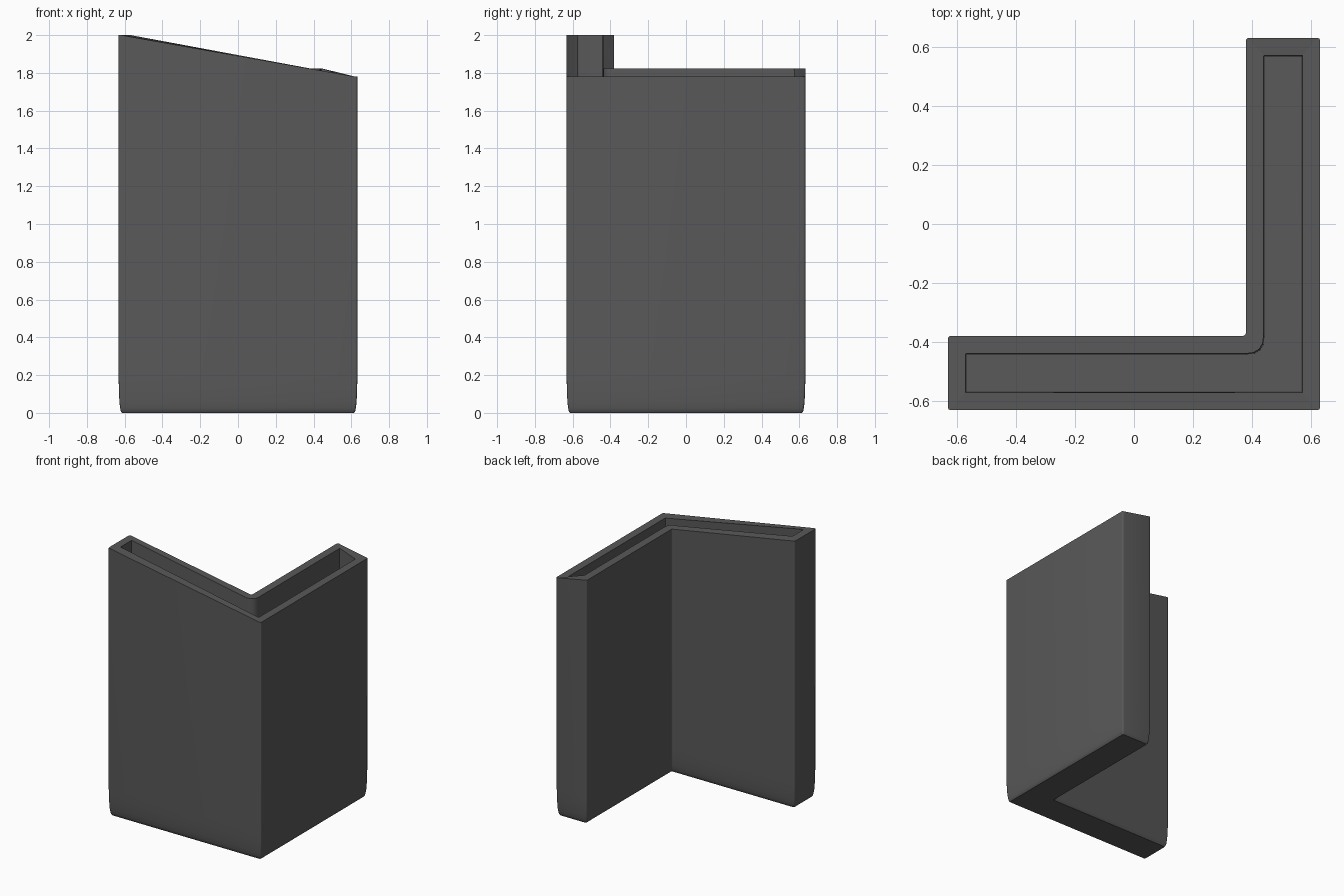
import bpy, bmesh

if "Cube" in bpy.data.objects:
    bpy.data.objects.remove(bpy.data.objects["Cube"])

# L-shaped outline, counter-clockwise: (corner, direction of the inward offset)
CORNERS = [((-.632, -.632), (1, 1)), ((.632, -.632), (-1, 1)),
           ((.632, .632), (-1, -1)), ((.38, .632), (1, -1)),
           ((.38, -.38), (1, -1)), ((-.632, -.38), (1, -1))]
CONCAVE = 4
WALL = 0.06


def rim_height(x):
    return 2.0 - 0.22 * (x + .632) / 1.264


def ring(bm, inset, z, r_convex=.012, r_concave=.012):
    """One loop of the L outline with small rounded corners; z=None follows the slanted rim."""
    pts = [(c[0] + d[0] * inset, c[1] + d[1] * inset) for c, d in CORNERS]
    verts = []
    n = len(pts)
    for i, p in enumerate(pts):
        r = r_concave if i == CONCAVE else r_convex
        ends = []
        for q in (pts[i - 1], pts[(i + 1) % n]):
            dx, dy = q[0] - p[0], q[1] - p[1]
            length = (dx * dx + dy * dy) ** .5
            ends.append((p[0] + dx / length * r, p[1] + dy / length * r))
        h = rim_height(CORNERS[i][0][0]) if z is None else z
        for t in (0, .25, .5, .75, 1):
            co = [(1 - t) ** 2 * ends[0][k] + 2 * t * (1 - t) * p[k] + t * t * ends[1][k]
                  for k in (0, 1)]
            verts.append(bm.verts.new((co[0], co[1], h)))
    return verts


bm = bmesh.new()
# Outer wall with soft foot, slanted rim, then the hollow inside
rings = [ring(bm, i, z) for i, z in ((.018, 0), (.012, .008), (.008, .025),
                                     (.004, .06), (.001, .13), (0, .2))]
rings.append(ring(bm, 0, None))
rings.append(ring(bm, WALL, None, .003, .06))
rings.append(ring(bm, WALL + .003, WALL, .003, .06))
for a, b in zip(rings, rings[1:]):
    for i in range(len(a)):
        j = (i + 1) % len(a)
        bm.faces.new((a[i], a[j], b[j], b[i]))
# Underside and inner floor
bm.faces.new(rings[0][::-1])
bm.faces.new(rings[-1])
bmesh.ops.recalc_face_normals(bm, faces=bm.faces[:])

mesh = bpy.data.meshes.new("corner_planter")
bm.to_mesh(mesh)
bm.free()
planter = bpy.data.objects.new("corner_planter", mesh)
bpy.context.collection.objects.link(planter)

# Dark grey finish
mat = bpy.data.materials.new("dark_grey")
mat.diffuse_color = (.1, .1, .1, 1)
mat.use_nodes = True
mat.node_tree.nodes["Principled BSDF"].inputs["Base Color"].default_value = mat.diffuse_color
mesh.materials.append(mat)

bpy.context.view_layer.objects.active = planter
planter.select_set(True)
bpy.ops.object.shade_smooth_by_angle(angle=0.6)
